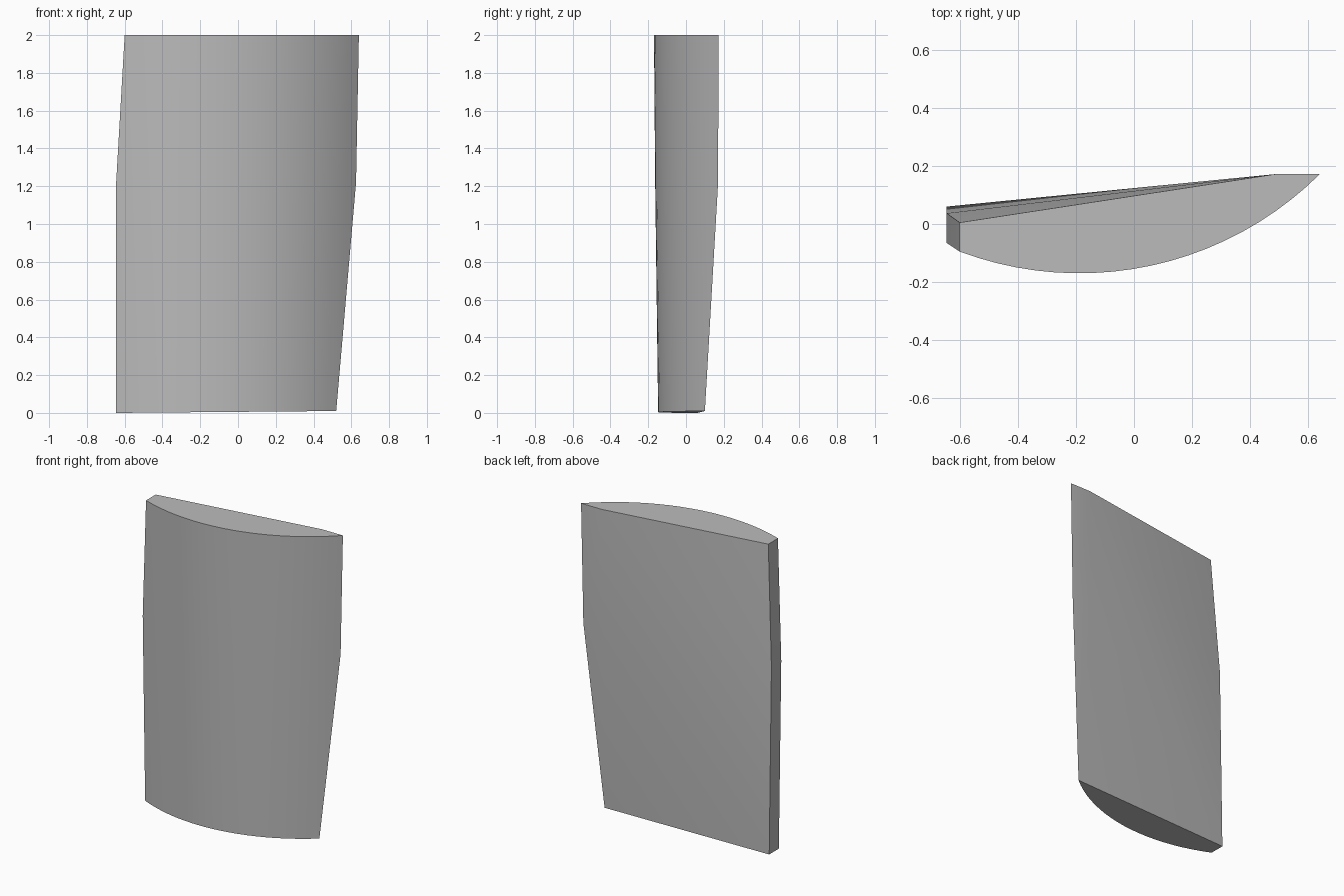
import bpy, bmesh, math
from mathutils import Vector

cube = bpy.data.objects.get("Cube")
if cube:
    bpy.data.objects.remove(cube)

STEPS = 20


def arc(a, b, sag):
    """Circular arc from a to b bulging towards the front by sag."""
    a, b = Vector(a), Vector(b)
    d = b - a
    r = (d.length ** 2 / 4 + sag ** 2) / (2 * sag)
    normal = Vector((-d.y, d.x)).normalized()
    centre = (a + b) / 2 + normal * (r - sag)
    half = math.asin(d.length / 2 / r)
    base = math.atan2(-normal.y, -normal.x)
    for i in range(STEPS + 1):
        t = base + half * (2 * i / STEPS - 1)
        yield centre + r * Vector((math.cos(t), math.sin(t)))


# Blade sections: height at each end, blunt edge front, thin edge, bulge, back points
sections = [
    (0.0, 0.01, (-0.645, -0.04), (0.52, 0.10), 0.171, [(-0.645, 0.06)]),
    (1.22, 1.22, (-0.645, -0.065), (0.625, 0.17), 0.20, [(-0.645, 0.037), (0.48, 0.168)]),
    (2.0, 2.0, (-0.60, -0.095), (0.64, 0.172), 0.186, [(-0.60, 0.005), (0.49, 0.172)]),
]

# Blade slab: the convex skin around the three sections
bm = bmesh.new()
for z0, z1, a, b, sag, back in sections:
    for x, y in list(arc(a, b, sag)) + back:
        t = (x - a[0]) / (b[0] - a[0])
        bm.verts.new((x, y, z0 + (z1 - z0) * t))
hull = bmesh.ops.convex_hull(bm, input=bm.verts)
loose = [v for v in bm.verts if not v.link_faces]
bmesh.ops.delete(bm, geom=loose, context='VERTS')
bmesh.ops.recalc_face_normals(bm, faces=bm.faces)
mesh = bpy.data.meshes.new("blade_slab")
bm.to_mesh(mesh)
bm.free()

slab = bpy.data.objects.new("blade_slab", mesh)
bpy.context.collection.objects.link(slab)

# Plain grey
grey = bpy.data.materials.new("plain_grey")
grey.use_nodes = True
colour = (0.5, 0.5, 0.5, 1)
grey.diffuse_color = colour
grey.node_tree.nodes["Principled BSDF"].inputs["Base Color"].default_value = colour
mesh.materials.append(grey)

# Smooth faces with crisp cap and end edges
bpy.context.view_layer.objects.active = slab
slab.select_set(True)
bpy.ops.object.shade_smooth_by_angle(angle=math.radians(30))
